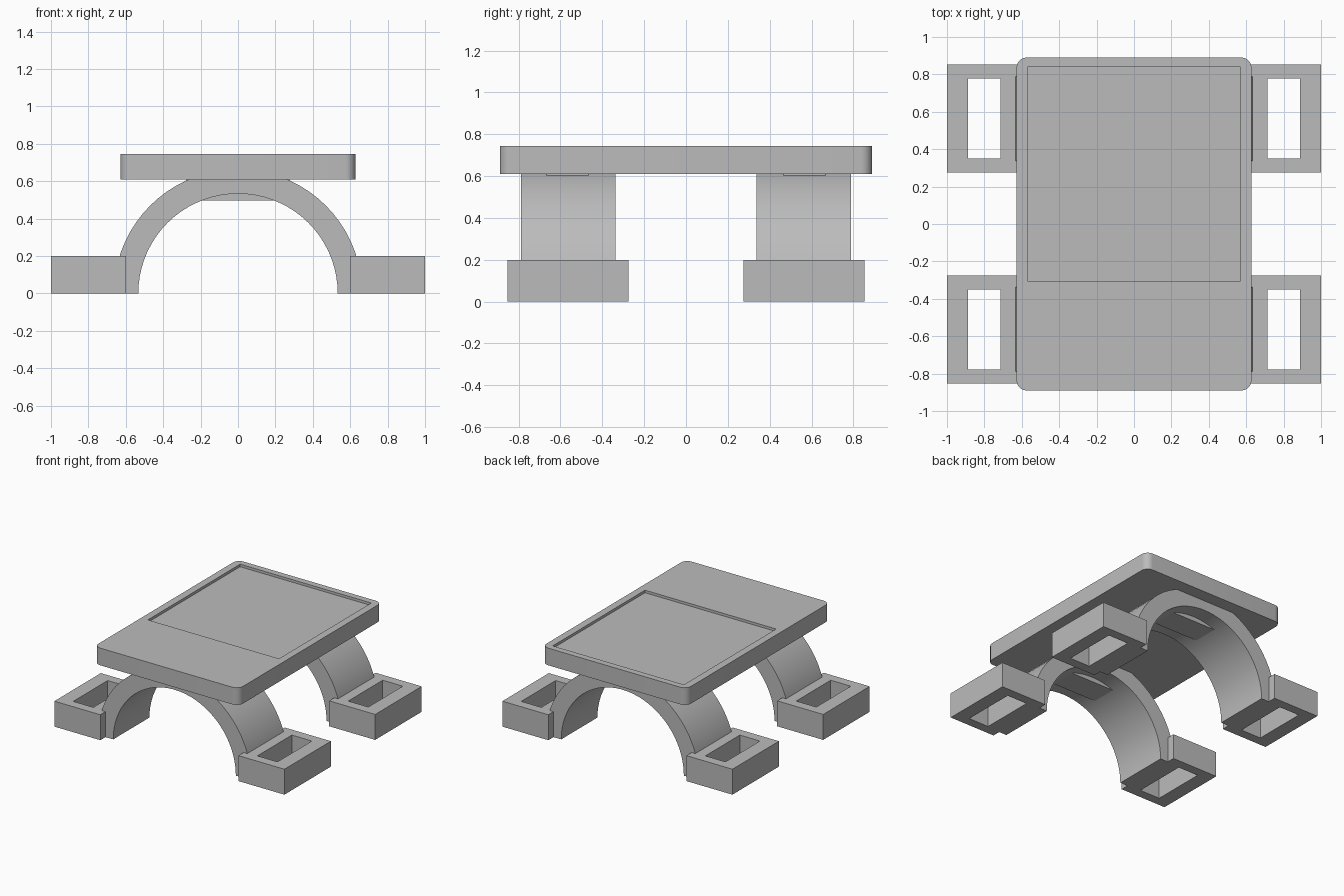
import bpy, bmesh
from math import pi, cos, sin, radians

if "Cube" in bpy.data.objects:
    bpy.data.objects.remove(bpy.data.objects["Cube"])

grey = bpy.data.materials.new("plain_grey")
grey.use_nodes = True
grey.diffuse_color = (0.5, 0.5, 0.5, 1)
grey.node_tree.nodes["Principled BSDF"].inputs["Base Color"].default_value = (0.5, 0.5, 0.5, 1)


def finish(name, bm):
    bmesh.ops.recalc_face_normals(bm, faces=bm.faces)
    mesh = bpy.data.meshes.new(name)
    bm.to_mesh(mesh)
    bm.free()
    mesh.materials.append(grey)
    obj = bpy.data.objects.new(name, mesh)
    bpy.context.collection.objects.link(obj)
    return obj


def activate(obj):
    bpy.ops.object.select_all(action="DESELECT")
    obj.select_set(True)
    bpy.context.view_layer.objects.active = obj


def smooth(obj):
    activate(obj)
    bpy.ops.object.shade_smooth_by_angle(angle=radians(30))


def box(name, x, y, z, corner=0):
    """Box from (low, high) ranges, with optional rounded upright edges."""
    bm = bmesh.new()
    bmesh.ops.create_cube(bm, size=1)
    for v in bm.verts:
        v.co = [r[0] + (c + 0.5) * (r[1] - r[0]) for c, r in zip(v.co, (x, y, z))]
    if corner:
        upright = [e for e in bm.edges if abs(e.verts[0].co.z - e.verts[1].co.z) > 0.01]
        bmesh.ops.bevel(bm, geom=upright, offset=corner, segments=8,
                        profile=0.5, affect="EDGES")
    return finish(name, bm)


def cut(obj, cutter):
    cutter.hide_render = True
    mod = obj.modifiers.new("cut", "BOOLEAN")
    mod.operation = "DIFFERENCE"
    mod.solver = "EXACT"
    mod.object = cutter
    activate(obj)
    bpy.ops.object.modifier_apply(modifier=mod.name)
    bpy.data.objects.remove(cutter)


def arch(name, inner, outer, y0, y1, steps=36):
    """Half ring standing on the ground, extruded along y."""
    bm = bmesh.new()
    angles = [pi * i / steps for i in range(steps + 1)]
    rings = []
    for a in angles:
        rings.append([bm.verts.new((r * cos(a), y, r * sin(a)))
                      for r, y in ((inner, y0), (outer, y0), (outer, y1), (inner, y1))])
    for a, b in zip(rings, rings[1:]):
        for k in range(4):
            n = (k + 1) % 4
            bm.faces.new((a[k], a[n], b[n], b[k]))
    bm.faces.new(rings[0])
    bm.faces.new(rings[-1])
    return finish(name, bm)


# Table top with a shallow screen recess
top = box("table_top", (-0.628, 0.628), (-0.89, 0.89), (0.61, 0.745), corner=0.055)
cut(top, box("recess_cutter", (-0.57, 0.57), (-0.305, 0.84), (0.725, 0.8)))
smooth(top)

# Arched legs, cross bars through their crowns, and hollow feet
for end, s in (("front", -1), ("back", 1)):
    def span(lo, hi):
        return sorted((s * lo, s * hi))

    smooth(arch(end + "_arch", 0.533, 0.664, *span(0.338, 0.788)))
    box(end + "_cross_bar", (-0.276, 0.276), span(0.465, 0.667), (0.497, 0.615))
    for side, m in (("right", -1), ("left", 1)):
        foot = box(f"{end}_{side}_foot", sorted((m * 0.6, m * 1.0)), span(0.275, 0.852), (0, 0.2))
        cut(foot, box("slot_cutter", sorted((m * 0.713, m * 0.888)),
                      span(0.35, 0.778), (-0.1, 0.3)))
